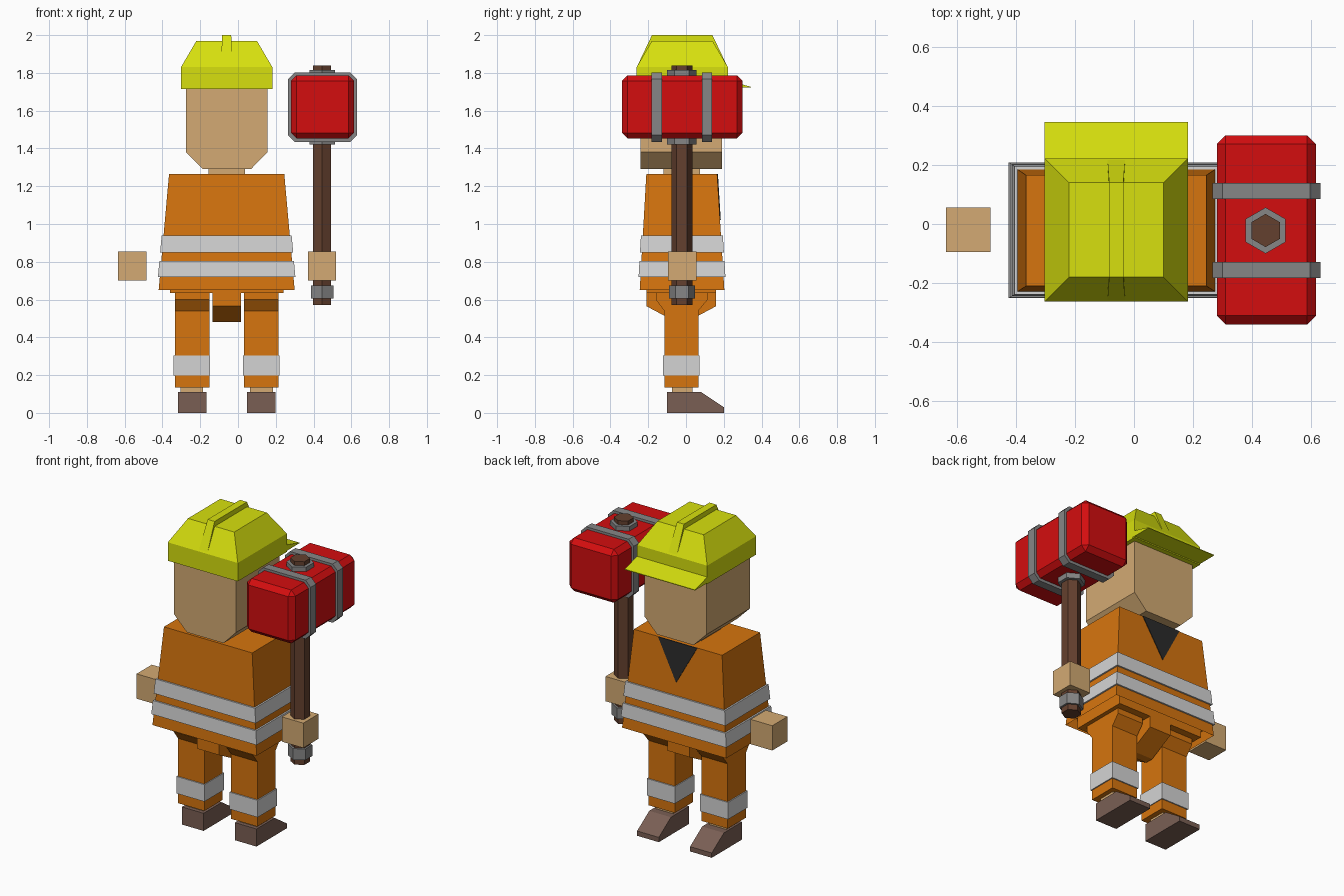
import bpy, bmesh, math
from mathutils import Vector

if "Cube" in bpy.data.objects:
    bpy.data.objects.remove(bpy.data.objects["Cube"], do_unlink=True)


def material(name, r, g, b):
    lin = [((c / 255 + 0.055) / 1.055) ** 2.4 if c > 10 else c / 255 / 12.92 for c in (r, g, b)]
    m = bpy.data.materials.new(name)
    m.use_nodes = True
    m.diffuse_color = (*lin, 1)
    m.node_tree.nodes["Principled BSDF"].inputs["Base Color"].default_value = (*lin, 1)
    return m


SKIN = material("skin", 211, 170, 115)
ORANGE = material("work orange", 214, 117, 14)
YELLOW = material("helmet yellow", 215, 224, 14)
RED = material("hammer red", 212, 13, 15)
STRIPE = material("reflective grey", 212, 212, 212)
STEEL = material("steel grey", 134, 134, 134)
WOOD = material("handle brown", 100, 64, 46)
SHOE = material("shoe brown", 122, 95, 84)
SHIRT = material("dark shirt", 42, 42, 42)


def finish(name, bm, mat):
    bmesh.ops.recalc_face_normals(bm, faces=bm.faces)
    mesh = bpy.data.meshes.new(name)
    bm.to_mesh(mesh)
    bm.free()
    mesh.materials.append(mat)
    ob = bpy.data.objects.new(name, mesh)
    bpy.context.collection.objects.link(ob)
    return ob


def skin_rings(rings):
    """Closed solid through a list of point rings."""
    bm = bmesh.new()
    loops = [[bm.verts.new(p) for p in ring] for ring in rings]
    n = len(loops[0])
    for a, b in zip(loops, loops[1:]):
        for i in range(n):
            j = (i + 1) % n
            bm.faces.new((a[i], a[j], b[j], b[i]))
    bm.faces.new(loops[0][::-1])
    bm.faces.new(loops[-1])
    return bm


def loft(name, mat, *sections, hollow=0):
    """Rectangles (x0, x1, y0, y1, z) joined upward; hollow opens the underside."""
    bm = skin_rings([[(a, c, z), (b, c, z), (b, d, z), (a, d, z)] for a, b, c, d, z in sections])
    if hollow:
        bmesh.ops.recalc_face_normals(bm, faces=bm.faces)
        low = min(bm.faces, key=lambda f: f.calc_center_median().z)
        bmesh.ops.inset_region(bm, faces=[low], thickness=0.02)
        bmesh.ops.translate(bm, verts=low.verts, vec=(0, 0, hollow))
    return finish(name, bm, mat)


def box(name, mat, x0, x1, y0, y1, z0, z1):
    return loft(name, mat, (x0, x1, y0, y1, z0), (x0, x1, y0, y1, z1))


def prism(name, mat, axis, profile, lo, hi):
    """Extrude a profile along x (points y, z) or y (points x, z)."""
    place = (lambda t, p: (t, *p)) if axis == "x" else (lambda t, p: (p[0], t, p[1]))
    return finish(name, skin_rings([[place(t, p) for p in profile] for t in (lo, hi)]), mat)


def hexagon(name, mat, radius, z0, z1):
    """Six-sided column on the hammer axis."""
    ring = [(0.445 + radius * math.sin(i * math.pi / 3), -0.022 + radius * math.cos(i * math.pi / 3))
            for i in range(6)]
    return finish(name, skin_rings([[(x, y, z) for x, y in ring] for z in (z0, z1)]), mat)


def bevel(ob, width):
    mod = ob.modifiers.new("bevel", "BEVEL")
    mod.width, mod.segments, mod.limit_method = width, 1, "ANGLE"


MID = -0.06  # centre of the body

# Jacket with an open hem
hem = (-0.42, 0.30, -0.245, 0.203, 0.65)
shoulder = (-0.365, 0.245, -0.21, 0.165, 1.265)
loft("jacket", ORANGE, hem, shoulder, hollow=0.06)


def jacket_at(z, grow):
    t = (z - hem[4]) / (shoulder[4] - hem[4])
    a, b, c, d = [h + (s - h) * t for h, s in zip(hem[:4], shoulder[:4])]
    return (a - grow, b + grow, c - grow, d + grow, z)


for label, z0, z1 in (("upper", 0.85, 0.94), ("lower", 0.72, 0.805)):
    loft(label + "_jacket_stripe", STRIPE, jacket_at(z0, 0.01), jacket_at(z1, 0.01))

# Dark shirt showing in the neck opening
corners = [(MID - 0.135, 1.265), (MID + 0.135, 1.265), (MID, 1.02)]
finish("shirt_opening", skin_rings([[(x, jacket_at(z, g)[3], z) for x, z in corners]
                                    for g in (-0.002, 0.004)]), SHIRT)

# Hips and crotch
box("hips", ORANGE, -0.36, 0.24, -0.21, 0.16, 0.635, 0.72)
prism("crotch", ORANGE, "x", [(-0.21, 0.64), (-0.21, 0.565), (-0.05, 0.48), (0.0, 0.48),
                              (0.16, 0.565), (0.16, 0.64)], MID - 0.075, MID + 0.075)

# Legs, ankles, shoes
for side, s in (("right", -1), ("left", 1)):
    def span(offset, half):
        return MID + s * offset - half, MID + s * offset + half

    leg = span(0.183, 0.091)
    loft(side + "_leg", ORANGE, (*leg, -0.115, 0.065, 0.135), (*leg, -0.115, 0.065, 0.54),
         (*leg, -0.16, 0.115, 0.6), (*leg, -0.16, 0.115, 0.64))
    box(side + "_leg_stripe", STRIPE, *span(0.184, 0.097), -0.122, 0.072, 0.197, 0.303)
    box(side + "_ankle", SKIN, *span(0.184, 0.06), -0.075, 0.035, 0.1, 0.15)
    prism(side + "_shoe", SHOE, "x", [(-0.1, 0), (0.2, 0), (0.2, 0.03), (0.08, 0.11), (-0.1, 0.11)],
          *span(0.183, 0.075))

# Hands
box("right_hand", SKIN, -0.635, -0.485, -0.095, 0.055, 0.70, 0.855)
box("left_hand", SKIN, 0.37, 0.518, -0.095, 0.055, 0.70, 0.855)

# Neck and head
box("neck", SKIN, MID - 0.097, MID + 0.097, -0.12, 0.075, 1.25, 1.3)
prism("head", SKIN, "y", [(-0.275, 1.75), (-0.275, 1.38), (-0.185, 1.29), (0.068, 1.29),
                          (0.155, 1.38), (0.155, 1.75)], -0.24, 0.19)

# Helmet with ridge and visor
loft("helmet", YELLOW, (-0.302, 0.182, -0.262, 0.222, 1.715), (-0.302, 0.182, -0.262, 0.222, 1.83),
     (-0.22, 0.1, -0.18, 0.14, 1.97))
loft("helmet_ridge", YELLOW, (MID - 0.03, MID + 0.03, -0.26, 0.22, 1.832),
     (MID - 0.024, MID + 0.024, -0.18, 0.14, 2.0))
prism("helmet_visor", YELLOW, "x", [(0.2, 1.722), (0.345, 1.722), (0.345, 1.726), (0.2, 1.765)],
      -0.303, 0.183)

# Hammer
bevel(box("hammer_head", RED, 0.28, 0.615, -0.34, 0.30, 1.453, 1.787), 0.03)
for label, y in (("front", -0.155), ("back", 0.111)):
    strap = prism("hammer_strap_" + label, STEEL, "y",
                  [(0.3, 1.435), (0.595, 1.435), (0.63, 1.47), (0.63, 1.767),
                   (0.595, 1.802), (0.3, 1.802), (0.265, 1.767), (0.265, 1.47)], y - 0.027, y + 0.027)
hexagon("hammer_handle", WOOD, 0.056, 0.57, 1.84)
hexagon("hammer_top_collar", STEEL, 0.078, 1.77, 1.815)
hexagon("hammer_bottom_collar", STEEL, 0.078, 1.42, 1.47)
hexagon("handle_end_ring", STEEL, 0.069, 0.605, 0.675)
